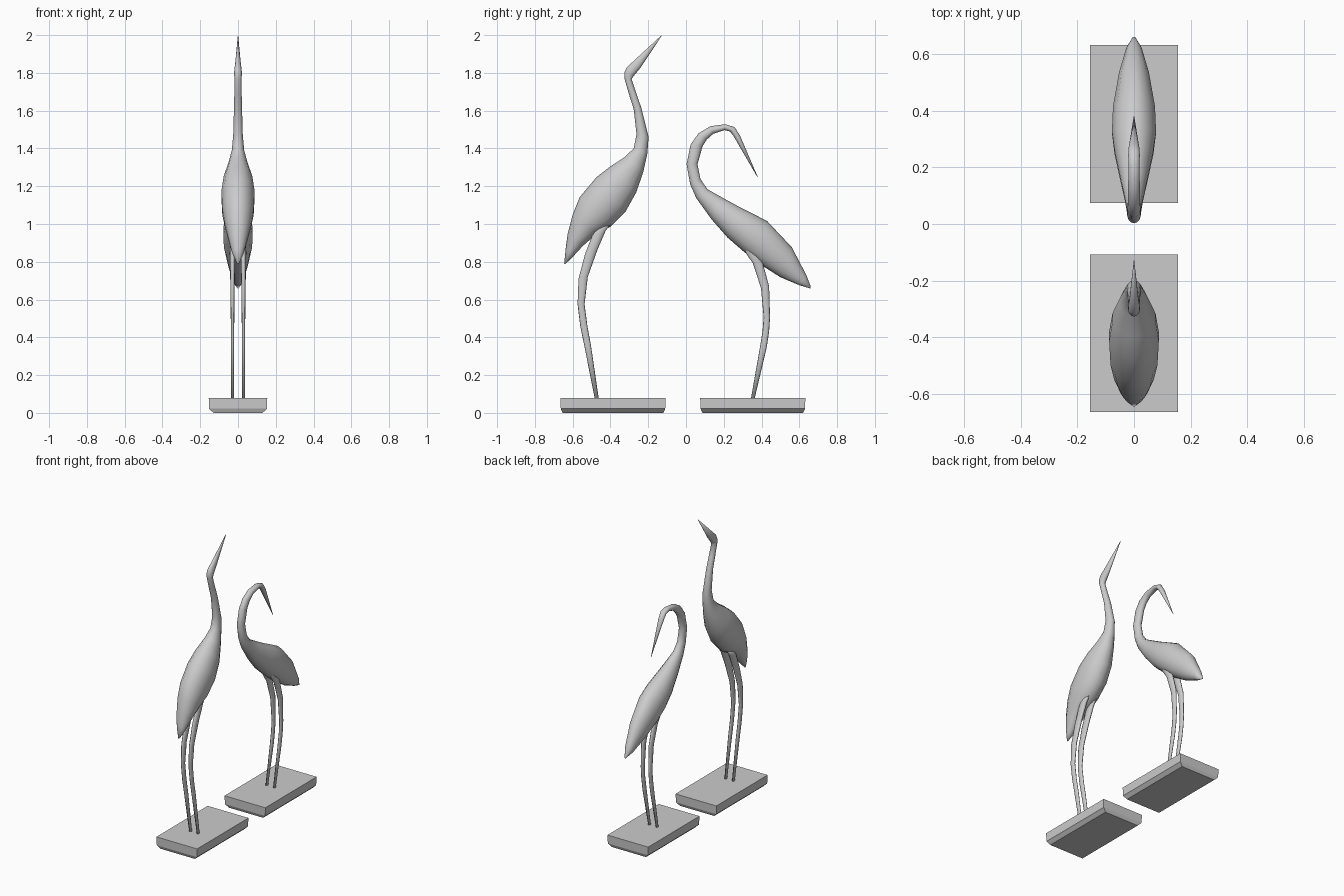
import bpy, bmesh, math


def finish(bm, name, smooth=True):
    bmesh.ops.recalc_face_normals(bm, faces=bm.faces)
    me = bpy.data.meshes.new(name)
    bm.to_mesh(me)
    bm.free()
    ob = bpy.data.objects.new(name, me)
    bpy.context.collection.objects.link(ob)
    if smooth:
        for p in me.polygons:
            p.use_smooth = True
    return ob


def loft(name, sections, x=0.0, sides=14):
    """Elliptical rings; each section = (y1, z1, y2, z2, half width)."""
    bm = bmesh.new()
    rings = []
    for y1, z1, y2, z2, w in sections:
        ring = []
        for i in range(sides):
            a = 2 * math.pi * i / sides
            t = (1 + math.cos(a)) / 2
            ring.append(bm.verts.new((x + w * math.sin(a),
                                      y2 + (y1 - y2) * t, z2 + (z1 - z2) * t)))
        rings.append(ring)
    for r, s in zip(rings, rings[1:]):
        for i in range(sides):
            j = (i + 1) % sides
            bm.faces.new((r[i], r[j], s[j], s[i]))
    bm.faces.new(rings[0])
    bm.faces.new(rings[-1])
    return finish(bm, name)


def plinth(name, y0, y1):
    """Slab with a narrow chamfer round the underside."""
    bm = bmesh.new()
    rings = []
    for z, ix, iy in ((0, .025, .012), (.022, .002, .002), (.08, 0, 0)):
        xx = .155 - ix
        rings.append([bm.verts.new(c) for c in (
            (-xx, y0 + iy, z), (xx, y0 + iy, z), (xx, y1 - iy, z), (-xx, y1 - iy, z))])
    for r, s in zip(rings, rings[1:]):
        for i in range(4):
            j = (i + 1) % 4
            bm.faces.new((r[i], r[j], s[j], s[i]))
    bm.faces.new(rings[0])
    bm.faces.new(rings[-1])
    finish(bm, name, smooth=False)


# Upright bird: tail, body, neck, head and beak in one loft
loft("upright_bird_body", [
    (-.645, .79, -.640, .787, .004),
    (-.637, .87, -.600, .825, .030),
    (-.627, .946, -.545, .885, .050),
    (-.600, 1.05, -.470, .950, .072),
    (-.563, 1.142, -.400, .985, .085),
    (-.474, 1.248, -.320, 1.065, .090),
    (-.400, 1.305, -.262, 1.17, .078),
    (-.325, 1.354, -.225, 1.28, .052),
    (-.277, 1.40, -.205, 1.37, .034),
    (-.262, 1.475, -.198, 1.46, .026),
    (-.277, 1.608, -.235, 1.61, .022),
    (-.303, 1.69, -.262, 1.69, .020),
    (-.325, 1.767, -.288, 1.767, .019),
    (-.327, 1.80, -.276, 1.785, .021),
    (-.315, 1.828, -.259, 1.805, .020),
    (-.288, 1.853, -.240, 1.828, .016),
    (-.131, 1.998, -.129, 1.996, .001)])

# Stooping bird: tail, body, curled neck, head and beak
loft("stooping_bird_body", [
    (.660, .670, .660, .658, .005),
    (.637, .730, .600, .676, .028),
    (.560, .877, .500, .718, .054),
    (.430, 1.015, .395, .785, .076),
    (.340, 1.062, .310, .850, .080),
    (.283, 1.090, .220, .928, .070),
    (.188, 1.142, .135, 1.025, .050),
    (.114, 1.184, .055, 1.136, .032),
    (.077, 1.237, .022, 1.210, .026),
    (.061, 1.317, .003, 1.317, .024),
    (.088, 1.412, .024, 1.420, .023),
    (.110, 1.447, .066, 1.480, .022),
    (.145, 1.478, .130, 1.518, .021),
    (.204, 1.497, .209, 1.528, .020),
    (.232, 1.490, .257, 1.513, .021),
    (.252, 1.465, .285, 1.470, .019),
    (.378, 1.248, .380, 1.249, .001)])

# Curved legs, one profile mirrored to both sides of each bird
upright_leg = [
    (-.46, 1.03, -.39, 1.01, .014), (-.500, .93, -.425, .965, .016),
    (-.535, .84, -.470, .86, .014), (-.569, .71, -.520, .72, .012),
    (-.574, .575, -.537, .575, .010), (-.560, .46, -.522, .46, .009),
    (-.540, .363, -.504, .363, .009), (-.482, .07, -.461, .07, .008)]
stooping_leg = [
    (.290, .91, .360, .93, .014), (.318, .845, .372, .875, .016),
    (.355, .790, .405, .80, .014), (.397, .660, .440, .67, .012),
    (.411, .506, .445, .506, .010), (.405, .43, .440, .43, .009),
    (.391, .345, .427, .345, .009), (.343, .07, .362, .07, .008)]
for side, sx in (("left", -1), ("right", 1)):
    loft("upright_bird_leg_" + side, upright_leg, x=.029 * sx, sides=10)
    loft("stooping_bird_leg_" + side, stooping_leg, x=.029 * sx, sides=10)

# Bases
plinth("upright_bird_base", -.665, -.108)
plinth("stooping_bird_base", .075, .632)
